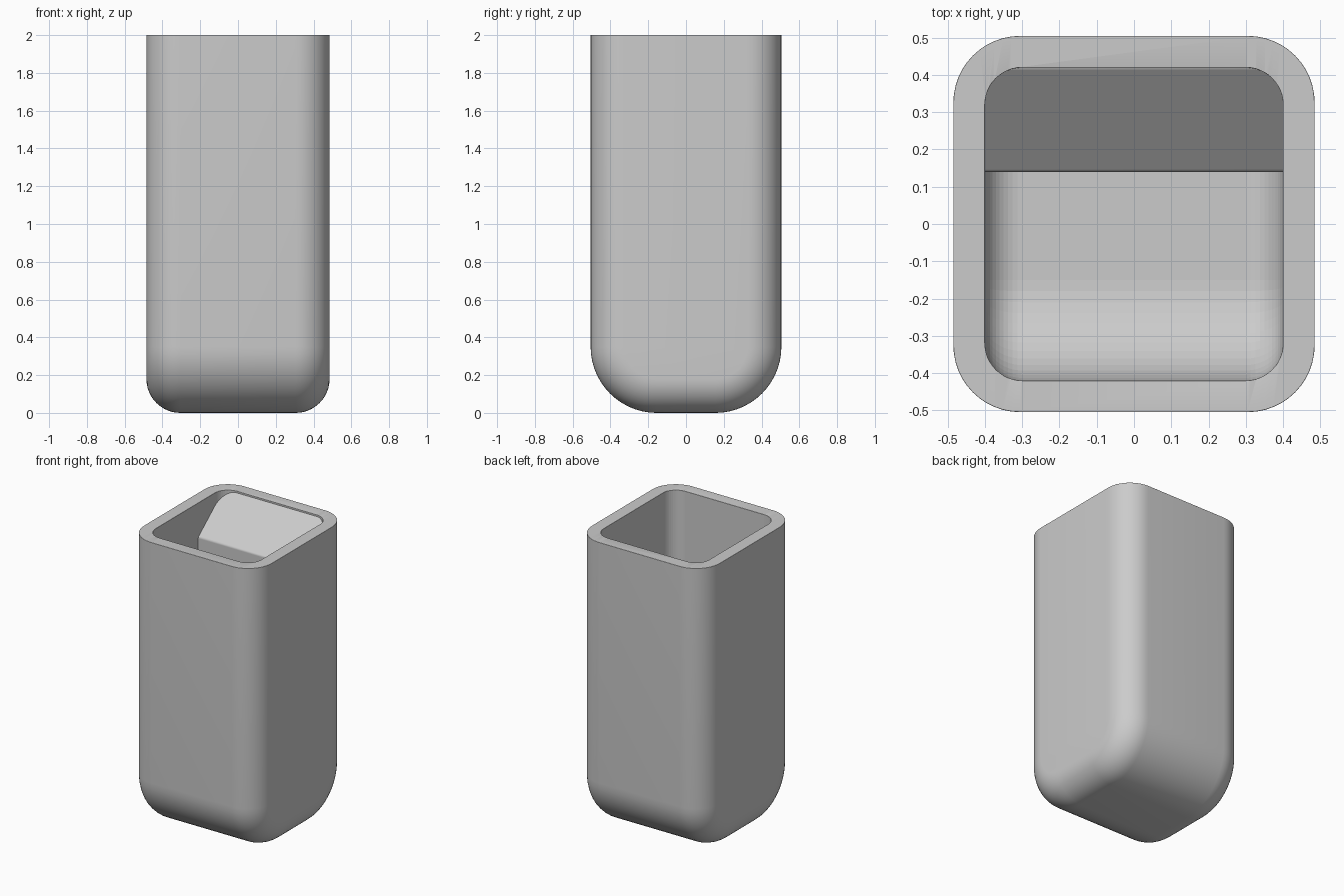
import bpy, bmesh, math

if "Cube" in bpy.data.objects:
    bpy.data.objects.remove(bpy.data.objects["Cube"], do_unlink=True)

grey = bpy.data.materials.new("light_grey")
grey.use_nodes = True
COLOUR = (0.6, 0.6, 0.6, 1)
grey.diffuse_color = COLOUR
grey.node_tree.nodes["Principled BSDF"].inputs["Base Color"].default_value = COLOUR


def u_profile(half_y, floor, top, radius, steps=14):
    """Upright U outline in the YZ plane with rounded lower corners."""
    points = [(half_y, top)]
    for side in (1, -1):
        arc = [math.pi / 2 * i / steps for i in range(steps + 1)]
        for a in (arc if side == 1 else reversed(arc)):
            points.append((side * (half_y - radius + radius * math.cos(a)),
                           floor + radius - radius * math.sin(a)))
    points.append((-half_y, top))
    return points


def loft(name, sections):
    """Skin a list of (x, YZ outline) sections into a closed solid."""
    bm = bmesh.new()
    rings = [[bm.verts.new((x, y, z)) for y, z in outline] for x, outline in sections]
    for a, b in zip(rings, rings[1:]):
        for i in range(len(a)):
            j = (i + 1) % len(a)
            bm.faces.new((a[i], a[j], b[j], b[i]))
    bm.faces.new(rings[0])
    bm.faces.new(rings[-1])
    bmesh.ops.recalc_face_normals(bm, faces=bm.faces)
    mesh = bpy.data.meshes.new(name)
    bm.to_mesh(mesh)
    bm.free()
    mesh.materials.append(grey)
    obj = bpy.data.objects.new(name, mesh)
    bpy.context.collection.objects.link(obj)
    return obj


def rounded_tub(name, half_x, half_y, floor, top, bottom_radius, side_radius, steps=12):
    """U-shaped solid whose two end outlines are rounded over."""
    sections = []
    for side in (-1, 1):
        for i in range(steps + 1):
            a = math.pi / 2 * (i / steps if side == 1 else 1 - i / steps)
            inset = side_radius * (1 - math.cos(a))
            x = side * (half_x - side_radius + side_radius * math.sin(a))
            sections.append((x, u_profile(half_y - inset, floor + inset, top,
                                          bottom_radius - inset)))
    return loft(name, sections)


def bevel(obj, width):
    mod = obj.modifiers.new("soft_edges", "BEVEL")
    mod.width = width
    mod.segments = 3
    mod.limit_method = "ANGLE"
    mod.angle_limit = math.radians(35)


def smooth(obj):
    bpy.ops.object.select_all(action="DESELECT")
    obj.select_set(True)
    bpy.context.view_layer.objects.active = obj
    bpy.ops.object.shade_smooth_by_angle(angle=math.radians(35))


# Outer shell hollowed by a parallel cavity
shell = rounded_tub("container_shell", 0.485, 0.505, 0, 2, 0.35, 0.18)
cavity = rounded_tub("cavity_cutter", 0.4, 0.42, 0.085, 2.2, 0.27, 0.1)
cavity.hide_render = True
cavity.hide_viewport = True
cut = shell.modifiers.new("hollow", "BOOLEAN")
cut.operation = "DIFFERENCE"
cut.solver = "EXACT"
cut.object = cavity
bevel(shell, 0.01)
smooth(shell)

# Sloped block inside the back wall
outline = [(0.14, 0.05), (0.14, 1.765), (0.42, 1.99), (0.45, 1.99), (0.45, 0.4), (0.25, 0.05)]
block = loft("sloped_back_block", [(-0.41, outline), (0.41, outline)])
bevel(block, 0.008)
smooth(block)
